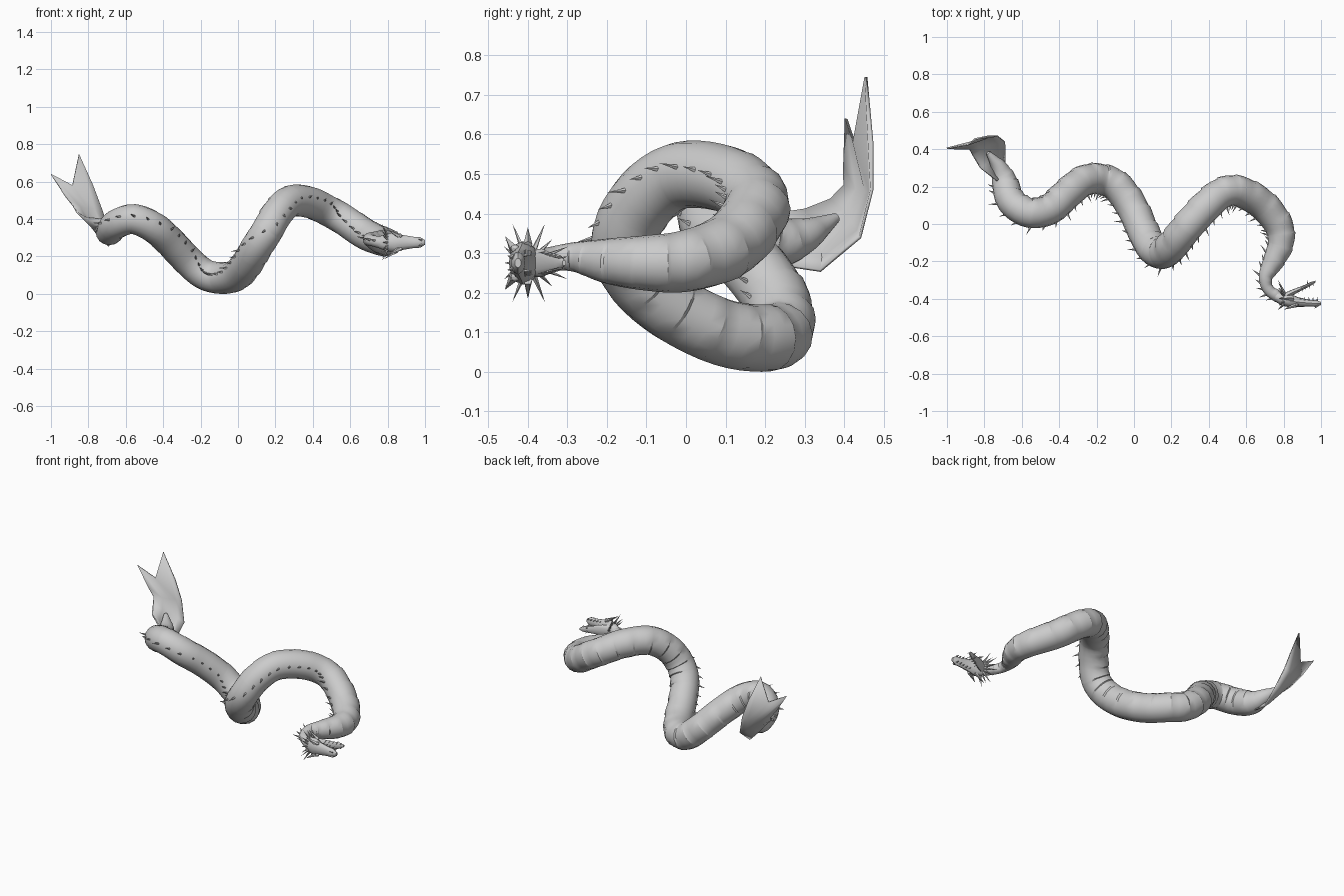
import bpy, bmesh, math
from mathutils import Vector as V

cube = bpy.data.objects.get("Cube")
if cube:
    bpy.data.objects.remove(cube, do_unlink=True)

grey = bpy.data.materials.new("stone grey")
grey.use_nodes = True
grey.diffuse_color = (0.6, 0.6, 0.6, 1)
grey.node_tree.nodes["Principled BSDF"].inputs["Base Color"].default_value = (0.6, 0.6, 0.6, 1)
UP = V((0, 0, 1))


def finish(name, bm, angle=30):
    """Turn a bmesh into a smooth shaded object."""
    bmesh.ops.recalc_face_normals(bm, faces=bm.faces)
    mesh = bpy.data.meshes.new(name)
    bm.to_mesh(mesh)
    bm.free()
    mesh.materials.append(grey)
    ob = bpy.data.objects.new(name, mesh)
    bpy.context.collection.objects.link(ob)
    bpy.ops.object.select_all(action='DESELECT')
    ob.select_set(True)
    bpy.context.view_layer.objects.active = ob
    bpy.ops.object.shade_smooth_by_angle(angle=math.radians(angle))
    return ob


def loft(bm, rings, closed=True):
    """Skin a sequence of point rows; closed rows become capped tubes."""
    rows = [[bm.verts.new(p) for p in ring] for ring in rings]
    n = len(rows[0])
    for a, b in zip(rows, rows[1:]):
        for i in range(n if closed else n - 1):
            j = (i + 1) % n
            bm.faces.new((a[i], a[j], b[j], b[i]))
    if closed:
        bm.faces.new(rows[0])
        bm.faces.new(rows[-1])


def spike(bm, base, tip, radius, sides=5):
    """Thin cone from base to tip."""
    base, tip = V(base), V(tip)
    axis = (tip - base).normalized()
    u = axis.orthogonal().normalized()
    w = axis.cross(u)
    turns = [math.tau * k / sides for k in range(sides)]
    ring = [bm.verts.new(base + radius * (u * math.cos(a) + w * math.sin(a))) for a in turns]
    top = bm.verts.new(tip)
    for i in range(sides):
        bm.faces.new((ring[i], ring[(i + 1) % sides], top))
    bm.faces.new(ring)


# Centre line from tail to head: x, y, z, radius
PATH = [(-.78, .38, .39, .012), (-.72, .3, .345, .045), (-.69, .22, .33, .07),
        (-.655, .12, .37, .078), (-.56, .06, .4, .08), (-.45, .08, .355, .083),
        (-.36, .16, .275, .083), (-.27, .23, .18, .083), (-.18, .24, .105, .083),
        (-.09, .2, .085, .085), (-.01, .09, .1, .085), (.05, -.04, .165, .085),
        (.1, -.13, .25, .085), (.155, -.155, .335, .085), (.21, -.11, .43, .085),
        (.28, -.02, .495, .085), (.38, .09, .49, .085), (.47, .165, .45, .083),
        (.56, .175, .4, .083), (.68, .11, .32, .083), (.77, 0, .28, .078),
        (.785, -.1, .275, .07), (.745, -.2, .28, .057), (.705, -.28, .29, .038),
        (.715, -.345, .285, .03), (.765, -.385, .275, .032), (.82, -.405, .27, .03)]
LAST = len(PATH) - 1


def curve_at(t):
    """Smooth interpolation of the centre line."""
    i = min(int(t), LAST - 1)
    f = t - i
    p = [V(PATH[max(0, min(LAST, i + k))]) for k in (-1, 0, 1, 2)]
    return 0.5 * (2 * p[1] + (p[2] - p[0]) * f
                  + (2 * p[0] - 5 * p[1] + 4 * p[2] - p[3]) * f ** 2
                  + (3 * p[1] - p[0] - 3 * p[2] + p[3]) * f ** 3)


def frame(t):
    """Centre, radius, forward, back-ridge and lateral directions."""
    c = curve_at(t)
    d = curve_at(min(t + .05, LAST)) - curve_at(max(t - .05, 0))
    fwd = d.xyz.normalized()
    ridge = fwd.cross(UP).normalized()
    return c.xyz, c.w, fwd, ridge, ridge.cross(fwd)


# Body with overlapping belly scutes
SCUTES, SIDES = 38, 16
rings = []
for s in range(SCUTES):
    for phase in (0, .3, .6, .9):
        c, r, fwd, ridge, lat = frame(LAST * (s + phase) / SCUTES)
        ring = []
        for k in range(SIDES):
            a = math.tau * k / SIDES
            belly = max(0, -math.cos(a))
            rr = r * (1 + .08 * belly * (.5 - phase))
            ring.append(c + rr * (ridge * math.cos(a) + lat * math.sin(a)))
        rings.append(ring)
bm = bmesh.new()
loft(bm, rings)
finish("body", bm, 28)

# Row of spines along the back
bm = bmesh.new()
t = 2.0
while t < LAST - 1:
    c, r, fwd, ridge, lat = frame(t)
    out = (ridge + lat * .22).normalized()
    length = .03 + .012 * math.sin(t * 5)
    spike(bm, c + out * r * .95, c + out * (r + length) - fwd * .02, .007)
    t += .42
finish("back_spines", bm)

# Forked tail fin, rows running from the body to the two tips
EDGES = [((-.69, .24, .27), (-.73, .23, .4)), ((-.69, .34, .255), (-.82, .3, .41)),
         ((-.69, .44, .34), (-.86, .365, .435)), ((-.73, .47, .46), (-.88, .4, .47))]
rows = []
for a, b in EDGES:
    a, b = V(a), V(b)
    rows.append([a.lerp(b, u / 4) + V((0, .02, -.01)) * math.sin(math.pi * u / 4)
                 for u in range(5)])
rows.append([(-.775, .47, .58), (-.85, .455, .745), (-.885, .425, .58),
             (-1, .405, .64), (-.92, .4, .52)])
bm = bmesh.new()
loft(bm, rows, closed=False)
fin = finish("tail_fin", bm, 40)
thick = fin.modifiers.new("thickness", 'SOLIDIFY')
thick.thickness = .008
thick.offset = 0

# Head, turned on its side: the crown faces -y and the jaw opens towards +y
MID = .275


def jaw(name, stations):
    """Loft of ellipses: x, centre y, half width in z, half depth in y."""
    bm = bmesh.new()
    turns = [math.tau * k / 12 for k in range(12)]
    loft(bm, [[(x, y + hy * math.cos(a), MID + hz * math.sin(a)) for a in turns]
              for x, y, hz, hy in stations])
    finish(name, bm, 35)


jaw("skull", [(.74, -.38, .026, .026), (.79, -.4, .045, .036), (.84, -.412, .055, .036),
              (.88, -.418, .04, .026), (.94, -.423, .03, .018), (.975, -.425, .028, .018),
              (1, -.425, .012, .008)])
jaw("lower_jaw", [(.8, -.39, .035, .02), (.85, -.365, .036, .016), (.9, -.342, .026, .011),
                  (.945, -.32, .02, .01), (.97, -.308, .007, .005)])

bm_teeth, bm_horn, bm_eye = bmesh.new(), bmesh.new(), bmesh.new()
for side in (-1, 1):
    # Teeth along both jaws
    for k in range(5):
        f = k / 4
        x, z = .89 + .09 * f, MID + side * (.03 - .01 * f)
        spike(bm_teeth, (x, -.41, z), (x, -.388, z), .005)
        x, z = .875 + .08 * f, MID + side * (.026 - .012 * f)
        y = -.35 + .036 * f
        spike(bm_teeth, (x, y, z), (x + .006, y - .024, z), .004)
    # Brow horns, cheek horns and nostril bumps
    spike(bm_horn, (.86, -.435, MID + side * .035), (.8, -.458, MID + side * .068), .013)
    spike(bm_horn, (.85, -.4, MID + side * .045), (.78, -.4, MID + side * .09), .012)
    spike(bm_horn, (.98, -.435, MID + side * .014), (.965, -.452, MID + side * .018), .008)
    spike(bm_horn, (.93, -.325, MID + side * .01), (.925, -.3, MID + side * .016), .006)
    # Eyes
    made = bmesh.ops.create_uvsphere(bm_eye, u_segments=10, v_segments=6, radius=.011)
    bmesh.ops.translate(bm_eye, verts=made["verts"], vec=(.868, -.432, MID + side * .036))
# Ruff of spines round the back of the head
for k in range(16):
    a = math.tau * k / 16
    d = V((0, math.cos(a), math.sin(a)))
    reach = .108 if k % 2 else .085
    root = V((.805, -.398, MID))
    tip = root + d * reach + V((-.035, 0, 0))
    tip.y = max(tip.y, -.46)
    spike(bm_horn, root + d * .03, tip, .008)
finish("teeth", bm_teeth)
finish("head_horns", bm_horn)
finish("eyes", bm_eye)
